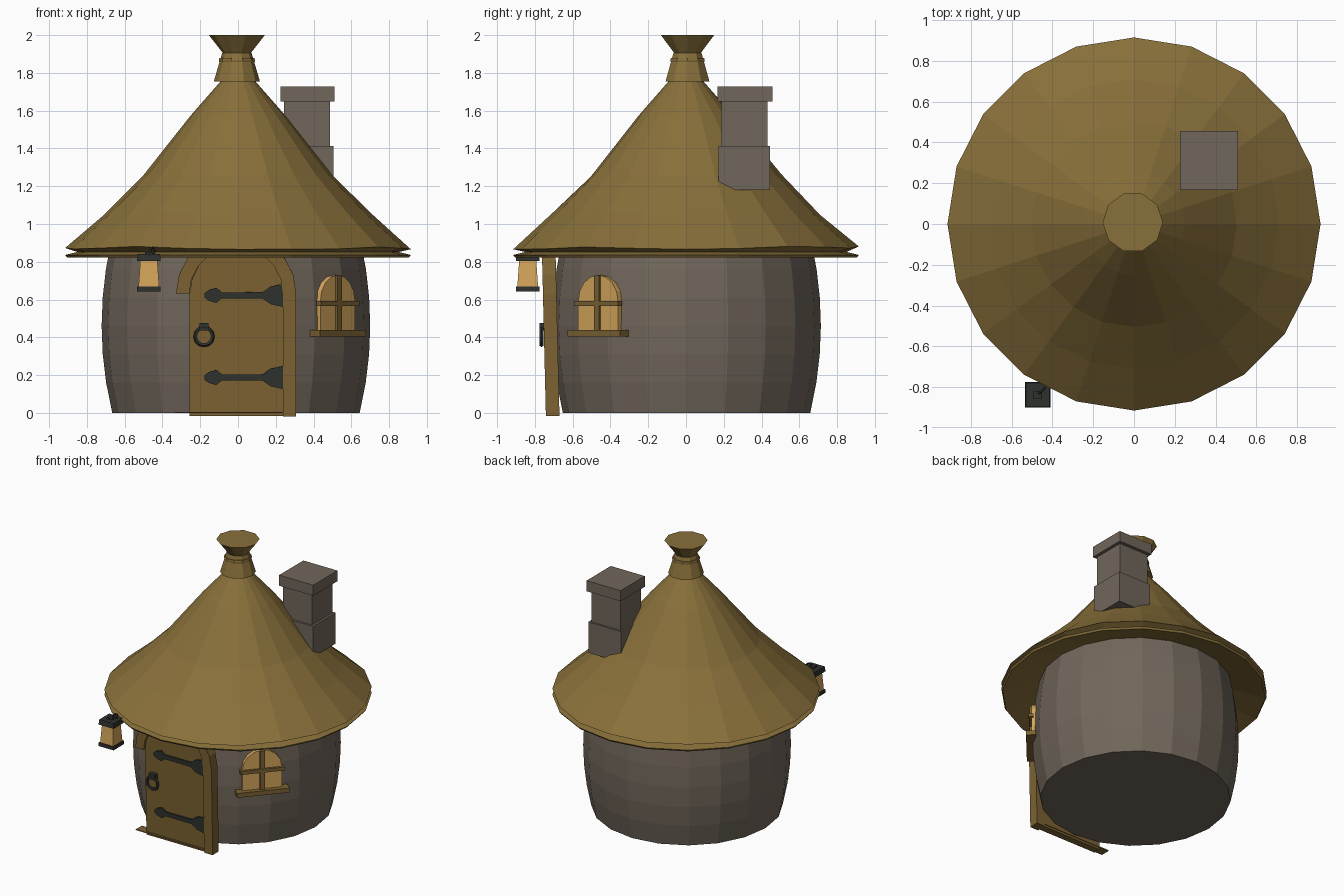
import bpy, bmesh, math, random
from mathutils import Matrix, Vector

if "Cube" in bpy.data.objects:
    bpy.data.objects.remove(bpy.data.objects["Cube"])

random.seed(4)


def material(name, rgb):
    m = bpy.data.materials.new(name)
    m.diffuse_color = (*rgb, 1)
    m.use_nodes = True
    m.node_tree.nodes["Principled BSDF"].inputs["Base Color"].default_value = m.diffuse_color
    return m


STONE = material("stone", (0.165, 0.135, 0.105))
THATCH = material("thatch", (0.250, 0.162, 0.043))
WOOD = material("wood", (0.200, 0.122, 0.032))
IRON = material("iron", (0.028, 0.031, 0.028))
GLOW = material("glowing glass", (0.66, 0.38, 0.105))


def finish(name, bm, mat, matrix=Matrix()):
    bmesh.ops.recalc_face_normals(bm, faces=bm.faces)
    bm.transform(matrix)
    me = bpy.data.meshes.new(name)
    bm.to_mesh(me)
    bm.free()
    me.materials.append(mat)
    ob = bpy.data.objects.new(name, me)
    bpy.context.collection.objects.link(ob)
    return ob


def lathe(name, profile, sides, mat, centre=(0, 0), jitter=None, turn=0.0):
    """Spin (radius, height) points; both ends are capped."""
    bm = bmesh.new()
    rings = []
    for i, (r, z) in enumerate(profile):
        ring = []
        for k in range(sides):
            a = turn + 2 * math.pi * k / sides
            dz = random.uniform(-1, 1) * jitter.get(i, 0) if jitter else 0
            ring.append(bm.verts.new((centre[0] + r * math.cos(a),
                                      centre[1] + r * math.sin(a), z + dz)))
        rings.append(ring)
    for a, b in zip(rings, rings[1:]):
        for k in range(sides):
            j = (k + 1) % sides
            bm.faces.new((a[k], a[j], b[j], b[k]))
    bm.faces.new(rings[0])
    bm.faces.new(rings[-1])
    return finish(name, bm, mat)


def box(name, lo, hi, mat, matrix=Matrix(), taper=1.0):
    bm = bmesh.new()
    bmesh.ops.create_cube(bm, size=1)
    lo, hi = Vector(lo), Vector(hi)
    mid, size = (lo + hi) / 2, hi - lo
    for v in bm.verts:
        s = taper if v.co.z > 0 else 1
        v.co = mid + Vector((v.co.x * size.x * s, v.co.y * size.y * s, v.co.z * size.z))
    return finish(name, bm, mat, matrix)


def plate(name, pts, front, back, mat, matrix=Matrix()):
    """Outline in x, z extruded from y = front to y = back."""
    bm = bmesh.new()
    f = bm.faces.new([bm.verts.new((x, front, z)) for x, z in pts])
    ext = bmesh.ops.extrude_face_region(bm, geom=[f], use_keep_orig=True)
    verts = [g for g in ext["geom"] if isinstance(g, bmesh.types.BMVert)]
    bmesh.ops.translate(bm, verts=verts, vec=(0, back - front, 0))
    return finish(name, bm, mat, matrix)


def ring(name, major, minor, mat, matrix):
    bm = bmesh.new()
    n, m = 12, 5
    vs = [[bm.verts.new(((major + minor * math.cos(2 * math.pi * j / m)) * math.cos(2 * math.pi * i / n),
                         minor * math.sin(2 * math.pi * j / m),
                         (major + minor * math.cos(2 * math.pi * j / m)) * math.sin(2 * math.pi * i / n)))
           for j in range(m)] for i in range(n)]
    for i in range(n):
        for j in range(m):
            a, b = vs[i], vs[(i + 1) % n]
            bm.faces.new((a[j], b[j], b[(j + 1) % m], a[(j + 1) % m]))
    return finish(name, bm, mat, matrix)


def arc(cx, cz, r, n):
    return [(cx + r * math.cos(math.pi * k / n), cz + r * math.sin(math.pi * k / n))
            for k in range(n + 1)]


# Barrel-shaped stone wall
heights = [0, 0.16, 0.31, 0.46, 0.61, 0.76, 0.92]
wall = [(0.711 - (0.265 if z < 0.46 else 0.25) * (z - 0.46) ** 2, z) for z in heights]
lathe("wall", wall, 20, STONE, (-0.011, 0.003))

# Thatched roof with a double lip at the eave
roof = [(0.64, 0.90), (0.905, 0.822), (0.915, 0.836), (0.85, 0.852), (0.915, 0.874),
        (0.71, 1.055), (0.505, 1.257), (0.25, 1.575), (0.075, 1.775)]
lathe("roof", roof, 20, THATCH, jitter={4: 0.008, 5: 0.008, 6: 0.008})

# Tied straw topknot
lathe("topknot_collar", [(0.122, 1.755), (0.078, 1.905)], 10, THATCH, (-0.006, 0.008))
lathe("topknot_band", [(0.094, 1.858), (0.096, 1.865), (0.093, 1.878)], 10, THATCH, (-0.006, 0.008))
lathe("topknot_flare", [(0.07, 1.90), (0.148, 2.0)], 10, THATCH, (-0.006, 0.008))

# Chimney
box("chimney_base", (0.23, 0.172, 1.18), (0.505, 0.445, 1.413), STONE)
box("chimney_shaft", (0.243, 0.187, 1.40), (0.488, 0.432, 1.66), STONE)
box("chimney_cap", (0.226, 0.168, 1.648), (0.511, 0.457, 1.728), STONE)

# Door, leaning slightly forward; the left jamb is only a short stub
lean = Matrix.Rotation(0.024, 4, "X")
outer = arc(-0.01, 0.65, 0.318, 10)
inner = arc(-0.01, 0.65, 0.248, 10)
frame = [(0.308, 0.0)] + outer + inner[::-1] + [(0.238, 0.0)]
plate("door_frame", frame, -0.742, -0.67, WOOD, lean)
plate("door_panel", [(0.242, 0.0)] + arc(-0.007, 0.65, 0.249, 10) + [(-0.256, 0.0)],
      -0.727, -0.675, WOOD, lean)
box("threshold", (-0.335, -0.742, 0), (0.308, -0.67, 0.006), WOOD)

# Iron strap hinges
half = [(-0.115, 0.042), (-0.085, 0.016), (0.13, 0.018), (0.175, 0.05), (0.24, 0.082)]
strap = [(-0.178, 0.012), (-0.155, 0.03)] + half
strap += [(x, -z) for x, z in reversed(strap)]
for label, z in (("upper", 0.64), ("lower", 0.205)):
    plate(label + "_hinge", [(x, z + dz * (0.95 if x < 0.2 else 0.75)) for x, dz in strap],
          -0.738, -0.722, IRON, lean)

# Ring handle
ring("door_ring", 0.046, 0.011, IRON, Matrix.Translation((-0.18, -0.765, 0.405)))
box("door_ring_mount", (-0.205, -0.775, 0.435), (-0.155, -0.73, 0.475), IRON)

# Arched window on the front right
turn = Matrix.Translation((-0.011, 0.003, 0)) @ Matrix.Rotation(math.radians(49), 4, "Z")
plate("window_glass", [(0.14, 0.43)] + arc(0, 0.59, 0.14, 8) + [(-0.14, 0.43)],
      -0.714, -0.66, GLOW, turn)
box("window_sill", (-0.185, -0.75, 0.405), (0.185, -0.68, 0.438), WOOD, turn)
box("window_crossbar", (-0.155, -0.732, 0.566), (0.155, -0.70, 0.592), WOOD, turn)
box("window_mullion", (-0.018, -0.728, 0.43), (0.018, -0.69, 0.728), WOOD, turn)

# Lantern hanging at the front left eave
LX, LY = -0.472, -0.838


def lantern_box(name, half_w, z0, z1, mat, taper=1.0):
    box(name, (LX - half_w, LY - half_w, z0), (LX + half_w, LY + half_w, z1), mat, taper=taper)


lantern_box("lantern_base", 0.062, 0.642, 0.668, IRON)
lantern_box("lantern_glass", 0.055, 0.665, 0.81, GLOW, 0.82)
lantern_box("lantern_roof", 0.063, 0.805, 0.842, IRON, 0.93)
lantern_box("lantern_knob", 0.02, 0.84, 0.852, IRON)
ring("lantern_ring", 0.017, 0.006, IRON,
     Matrix.Translation((LX + 0.02, LY + 0.02, 0.858)) @ Matrix.Rotation(math.pi / 4, 4, "Z"))
